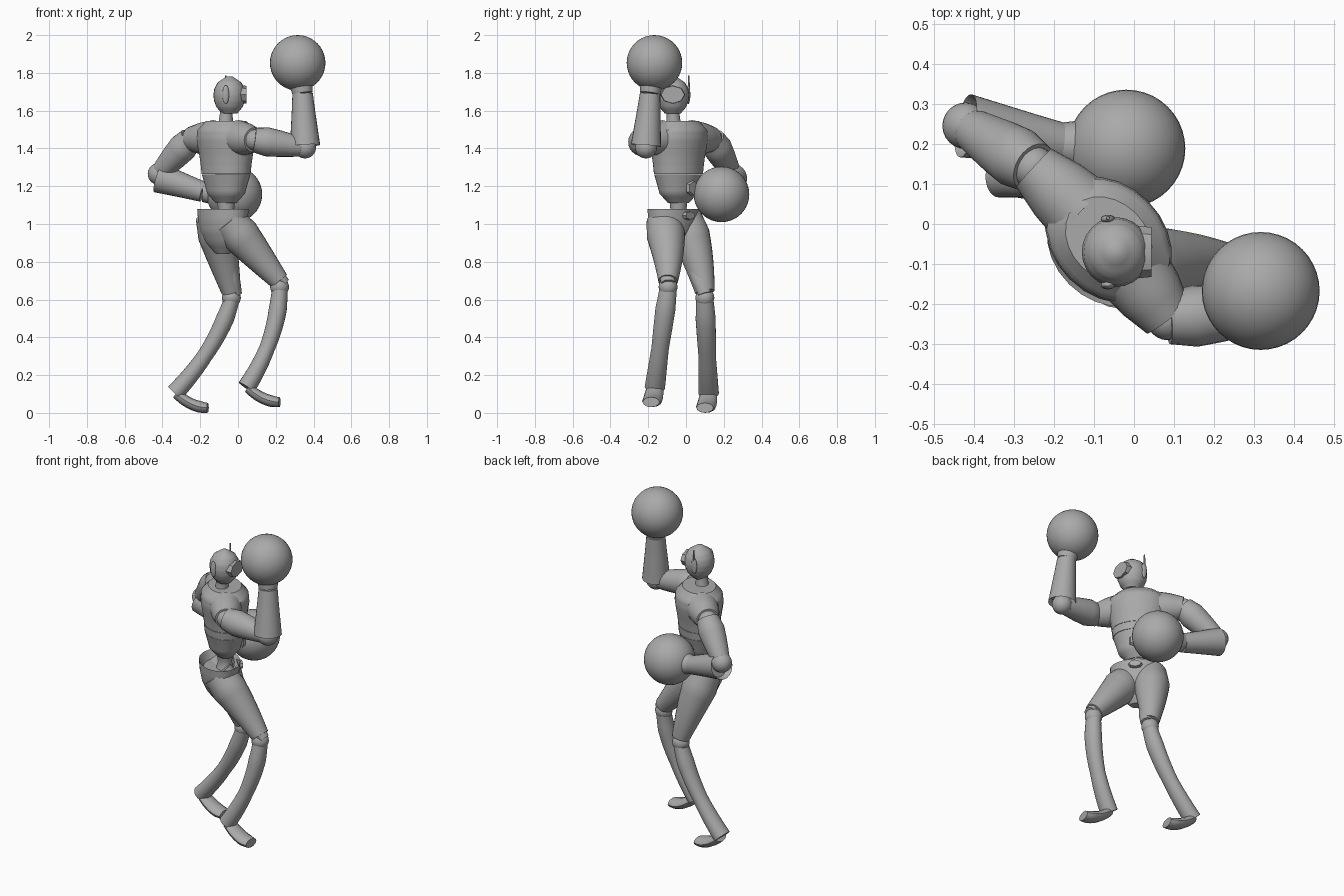
import bpy, bmesh, math
from mathutils import Vector, Matrix

if "Cube" in bpy.data.objects:
    bpy.data.objects.remove(bpy.data.objects["Cube"], do_unlink=True)

grey = bpy.data.materials.new("plain grey")
grey.use_nodes = True
grey.diffuse_color = (.4, .4, .4, 1)
grey.node_tree.nodes["Principled BSDF"].inputs["Base Color"].default_value = grey.diffuse_color

SIDE = Vector((0, 1, 0))
UP = Vector((0, 0, 1))
ACROSS = Vector((1, -1, 0)).normalized()     # shoulder line of the turned torso
FORWARD = Vector((1, 1, 0)).normalized()
NONE = Vector((0, 0, 0))


def finish(name, bm):
    """Turn a bmesh into a smooth grey object that keeps its hard edges."""
    bmesh.ops.recalc_face_normals(bm, faces=bm.faces)
    mesh = bpy.data.meshes.new(name)
    bm.to_mesh(mesh)
    bm.free()
    mesh.materials.append(grey)
    mesh.shade_smooth()
    mesh.set_sharp_from_angle(angle=math.radians(38))
    bpy.context.collection.objects.link(bpy.data.objects.new(name, mesh))


def tube(name, start, end, radii, side=SIDE, flat=1, bow=NONE, axis=None, sides=24, hollow=0):
    """Loft ellipses along a bowed path; radii are evenly spaced, flat scales the depth."""
    start, end = Vector(start), Vector(end)
    bm = bmesh.new()
    steps = 3 * (len(radii) - 1)
    loops = []
    for step in range(steps + 1):
        t = step / steps
        centre = start.lerp(end, t) + bow * (4 * t * (1 - t))
        tangent = axis or (end - start + bow * (4 - 8 * t)).normalized()
        u = (side - tangent * side.dot(tangent)).normalized()
        v = tangent.cross(u)
        low = min(step // 3, len(radii) - 2)
        blend = step / 3 - low
        radius = radii[low] * (1 - blend) + radii[low + 1] * blend
        loop = []
        for k in range(sides):
            angle = math.tau * k / sides
            offset = u * math.cos(angle) + v * (flat * math.sin(angle))
            loop.append(bm.verts.new(centre + offset * radius))
        loops.append(loop)
    for lower, upper in zip(loops, loops[1:]):
        for k in range(sides):
            n = (k + 1) % sides
            bm.faces.new((lower[k], lower[n], upper[n], upper[k]))
    bm.faces.new(loops[0])
    cap = bm.faces.new(loops[-1])
    bmesh.ops.recalc_face_normals(bm, faces=bm.faces)
    if hollow:
        bmesh.ops.inset_region(bm, faces=[cap], thickness=hollow / 2, depth=0)
        bmesh.ops.translate(bm, verts=cap.verts, vec=(start - end).normalized() * hollow)
    finish(name, bm)


def stack(name, centre, bottom, top, radii, side=ACROSS, flat=.75, hollow=0):
    """Upright section with level rings."""
    tube(name, (*centre, bottom), (*centre, top), radii, side, flat, axis=UP, hollow=hollow)


def ball(name, pos, radius, scale=(1, 1, 1), segments=24):
    bm = bmesh.new()
    bmesh.ops.create_uvsphere(bm, u_segments=segments, v_segments=segments // 2, radius=radius)
    bmesh.ops.transform(bm, matrix=Matrix.Translation(pos) @ Matrix.Diagonal((*scale, 1)), verts=bm.verts)
    finish(name, bm)


# Head, facing +x
skull = (-.045, -.07)
stack("head", skull, 1.585, 1.782, (.042, .07, .083, .087, .082, .064, .015), SIDE, .98)
brow = Vector((*skull, 1.685)) + Vector((.05, 0, 0))
tube("visor", brow, brow + Vector((.039, 0, 0)), (.066, .062), flat=.75, sides=8)
tube("neck", (-.067, -.065, 1.5), (-.06, -.07, 1.62), (.06, .038, .034, .034))
for label, y in (("left", .012), ("right", -.152)):
    ball(label + "_ear", (-.065, y, 1.685), .05, (.36, .22, 1))
tube("antenna", (-.065, .015, 1.66), (-.065, .015, 1.785), (.007, .004), sides=8)

# Torso in separate bands
core = (-.063, -.04)
stack("chest", core, 1.311, 1.545, (.15, .157, .167, .175, .17, .12), flat=.79)
stack("rib_band", core, 1.264, 1.309, (.144, .149), flat=.8)
stack("abdomen", core, 1.11, 1.262, (.06, .11, .125, .141), flat=.82)
stack("waist", core, 1, 1.13, (.06, .042, .05), flat=.95)
belly = Vector((*core, 1.19)) + FORWARD * .1
tube("belly_plate", belly, belly + FORWARD * .015, (.045, .036), UP, sides=6)

# Pelvis with an open top and a front buckle
hips = (-.08, -.068)
stack("pelvis", hips, .84, 1.08, (.04, .1, .135, .15, .155), hollow=.05)
buckle = Vector((*hips, 1.045)) + FORWARD * .1
tube("pelvis_buckle", buckle, buckle + FORWARD * .03, (.045, .035), ACROSS, .6, sides=8)

# Arms: shoulder cap, joints, upper arm, forearm with open cuff, round glove
arms = (
    ("left", (-.13, .03, 1.455), (-.25, .14, 1.45), (-.42, .245, 1.265), (-.185, .2, 1.17), (-.019, .188, 1.157)),
    ("right", (0, -.12, 1.455), (.085, -.235, 1.445), (.355, -.212, 1.405), (.342, -.19, 1.69), (.316, -.167, 1.853)),
)
for label, inner, shoulder, elbow, wrist, hand in arms:
    tube(label + "_shoulder", inner, shoulder, (.095, .085, .065), UP)
    ball(label + "_shoulder_joint", shoulder, .055)
    tube(label + "_upper_arm", shoulder, elbow, (.065, .077, .07, .06, .048), UP)
    ball(label + "_elbow", elbow, .058)
    cuff = Vector(elbow) + Vector((0, 0, -.02 if label == "left" else .01))
    tube(label + "_forearm", wrist, cuff, (.054, .062, .071, .08), hollow=.03)
    tube(label + "_wrist", wrist, Vector(wrist).lerp(Vector(hand), .45), (.053, .06, .09))
    ball(label + "_glove", hand, .147, segments=40)

# Legs: thigh, knee ball and guard, bowed shin, foot pointing +x
legs = (
    ("left", (-.135, -.01, 1.04), (-.035, .1, .61), (-.335, .12, .1)),
    ("right", (-.055, -.12, 1.02), (.22, -.095, .667), (.045, -.165, .13)),
)
for label, hip, knee, ankle in legs:
    hip, knee, ankle = Vector(hip), Vector(knee), Vector(ankle)
    tube(label + "_thigh", hip, knee + UP * .03, (.09, .102, .087, .07, .052), bow=SIDE * .01)
    ball(label + "_knee", knee, .05)
    above = knee.lerp(hip, .35) + Vector((.03, 0, 0))
    below = knee + Vector((.03, 0, .02))
    tube(label + "_knee_guard", above, below, (.05, .047, .035), flat=.75)
    tube(label + "_shin", knee - UP * .015, ankle + UP * .005, (.046, .053, .05, .046, .05, .054),
         flat=.9, bow=Vector((.04, 0, 0)))
    toe = ankle + Vector((.175, -.02, -.073))
    tube(label + "_foot", ankle + Vector((.01, 0, 0)), toe, (.045, .05, .052, .053, .045),
         flat=.58, bow=UP * -.018, sides=12)
